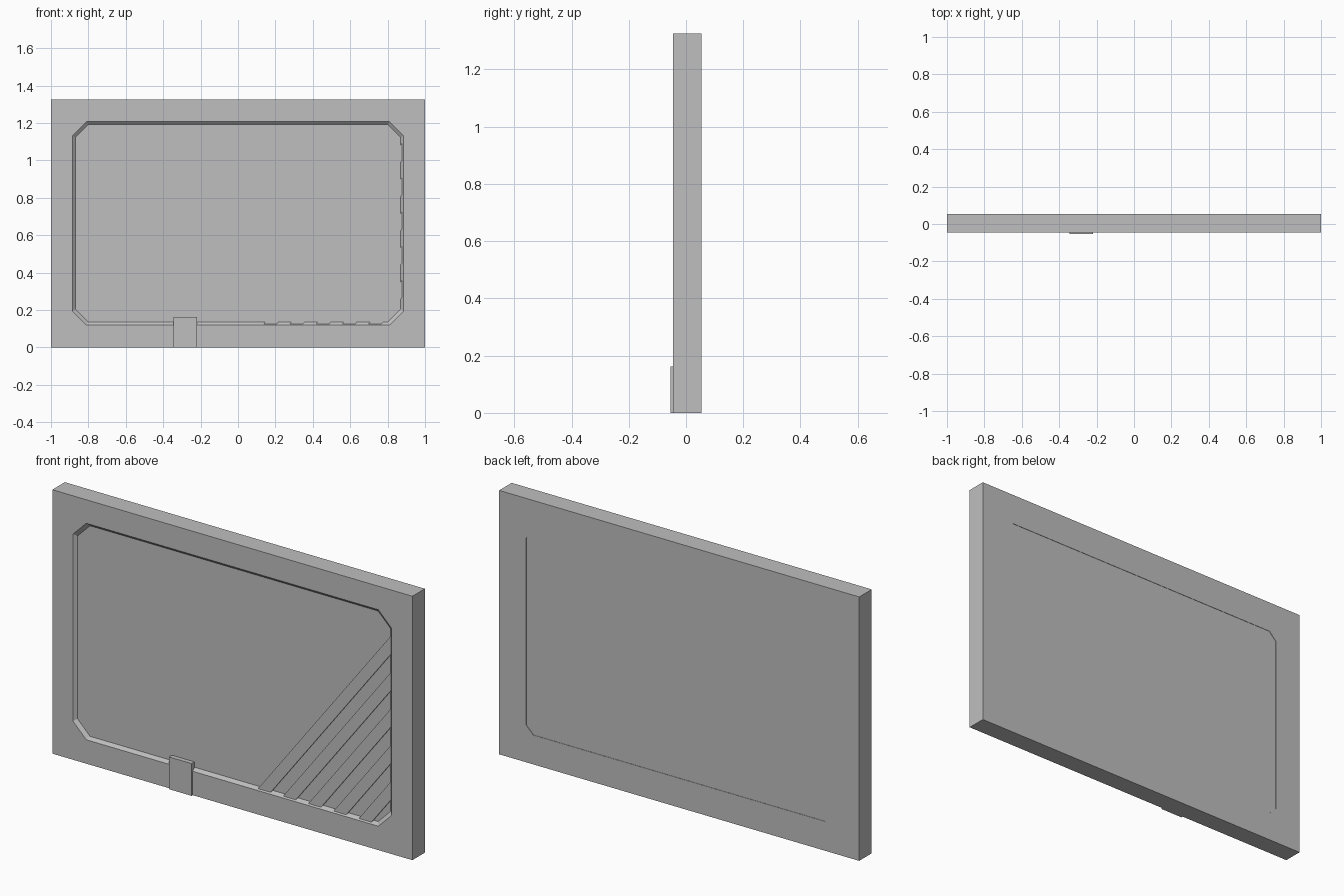
import bpy
import bmesh

default = bpy.data.objects.get("Cube")
if default:
    bpy.data.objects.remove(default, do_unlink=True)

# Single flat colour
grey = bpy.data.materials.new("plain_grey")
grey.use_nodes = True
colour = (0.52, 0.52, 0.52, 1)
grey.diffuse_color = colour
grey.node_tree.nodes["Principled BSDF"].inputs["Base Color"].default_value = colour

FRONT, BACK = -0.045, 0.054
HEIGHT = 1.325
RECESS = 0.014
FLOOR = FRONT + RECESS


def prism(name, near, far, y_near, y_far):
    """Solid between two matching x-z outlines at two depths."""
    bm = bmesh.new()
    a = [bm.verts.new((x, y_near, z)) for x, z in near]
    b = [bm.verts.new((x, y_far, z)) for x, z in far]
    bm.faces.new(a)
    bm.faces.new(b[::-1])
    for i in range(len(a)):
        j = (i + 1) % len(a)
        bm.faces.new((a[i], b[i], b[j], a[j]))
    bmesh.ops.recalc_face_normals(bm, faces=bm.faces)
    mesh = bpy.data.meshes.new(name)
    bm.to_mesh(mesh)
    bm.free()
    mesh.materials.append(grey)
    obj = bpy.data.objects.new(name, mesh)
    bpy.context.collection.objects.link(obj)
    return obj


def rect(x0, x1, z0, z1):
    return [(x0, z0), (x1, z0), (x1, z1), (x0, z1)]


def chamfered(x, z0, z1, c):
    """Rectangle outline with cut corners, symmetric in x."""
    right = [(x - c, z0), (x, z0 + c), (x, z1 - c), (x - c, z1)]
    return right + [(-px, pz) for px, pz in reversed(right)]


def carve(target, cutter):
    cutter.hide_render = True
    mod = target.modifiers.new("carve", 'BOOLEAN')
    mod.operation = 'DIFFERENCE'
    mod.solver = 'EXACT'
    mod.object = cutter
    bpy.context.view_layer.objects.active = target
    bpy.ops.object.modifier_apply(modifier=mod.name)
    bpy.data.objects.remove(cutter, do_unlink=True)


# Slab with a sloped front recess and a very shallow back recess
outline = rect(-1, 1, 0, HEIGHT)
panel = prism("panel", outline, outline, FRONT, BACK)
carve(panel, prism("front_cutter",
                   chamfered(0.90, 0.105, 1.222, 0.078),
                   chamfered(0.87, 0.135, 1.192, 0.07),
                   FRONT - RECESS, FLOOR))
back_outline = chamfered(0.85, 0.147, 1.165, 0.04)
carve(panel, prism("back_cutter", back_outline, back_outline,
                   BACK - 0.002, BACK + 0.02))

# Raised diagonal stripes in the lower corner of the recess
SLOPE, BOTTOM, RIGHT, WIDTH = 1.306, 0.126, 0.878, 0.07
for i in range(5):
    x0 = 0.138 + 2 * WIDTH * i
    x1 = x0 + WIDTH
    stripe = [(x0, BOTTOM), (x1, BOTTOM),
              (RIGHT, BOTTOM + SLOPE * (RIGHT - x1)),
              (RIGHT, BOTTOM + SLOPE * (RIGHT - x0))]
    prism(f"stripe_{i + 1}", stripe, stripe, FLOOR - 0.008, FLOOR + 0.004)

# Small tab overlapping the lower frame
tab = rect(-0.345, -0.22, 0, 0.162)
prism("tab", tab, tab, -0.054, FLOOR + 0.004)
